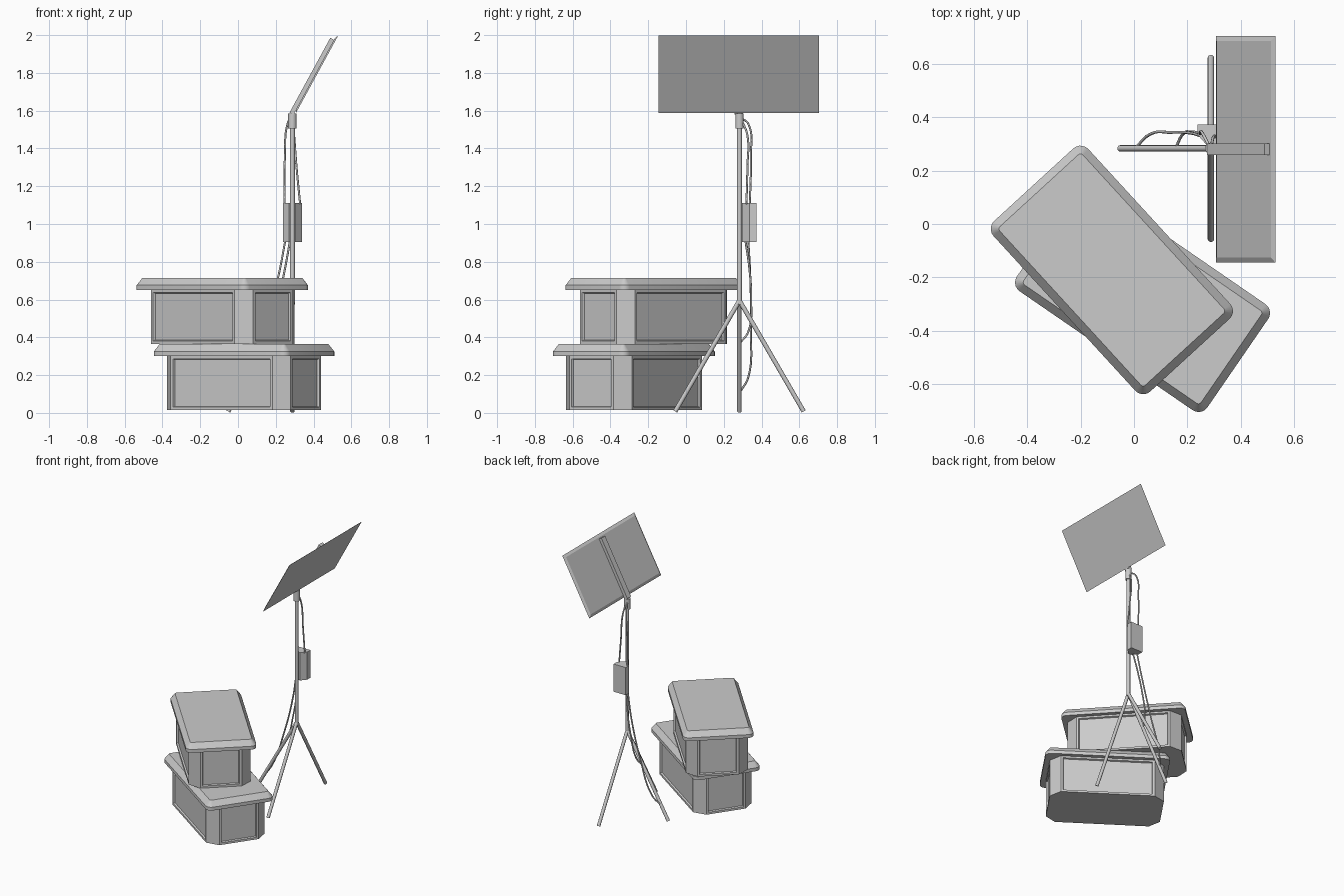
import bpy, bmesh
from math import sin, cos, pi, radians
from mathutils import Vector, Matrix

if "Cube" in bpy.data.objects:
    bpy.data.objects.remove(bpy.data.objects["Cube"])


def finish(bm, name, smooth=None):
    bmesh.ops.recalc_face_normals(bm, faces=bm.faces)
    me = bpy.data.meshes.new(name)
    bm.to_mesh(me)
    bm.free()
    ob = bpy.data.objects.new(name, me)
    bpy.context.collection.objects.link(ob)
    if smooth:
        bpy.ops.object.select_all(action='DESELECT')
        ob.select_set(True)
        bpy.context.view_layer.objects.active = ob
        bpy.ops.object.shade_smooth_by_angle(angle=radians(smooth))
    return ob


def loft(rings):
    """Closed solid through rings of (x, y, z) points; returns bmesh and side faces."""
    bm = bmesh.new()
    vs = [[bm.verts.new(p) for p in r] for r in rings]
    n = len(vs[0])
    sides = [bm.faces.new((a[i], a[(i + 1) % n], b[(i + 1) % n], b[i]))
             for a, b in zip(vs, vs[1:]) for i in range(n)]
    bm.faces.new(vs[0])
    bm.faces.new(vs[-1])
    return bm, sides


def rounded_rect(a, b, r, seg, z):
    """Half sizes a, b; seg=1 gives a plain chamfer."""
    pts = []
    for k, (sx, sy) in enumerate(((1, 1), (-1, 1), (-1, -1), (1, -1))):
        for i in range(seg + 1):
            t = (k + i / seg) * pi / 2
            pts.append((sx * (a - r) + r * cos(t), sy * (b - r) + r * sin(t), z))
    return pts


def place(ob, x, y, z, angle):
    ob.location = (x, y, z)
    ob.rotation_euler.z = radians(angle)


def crate(name, x, y, z, angle):
    # chamfered body with four recessed side panels
    a, b, c = 0.397, 0.212, 0.07
    bm, sides = loft([rounded_rect(a, b, c, 1, h) for h in (0, 0.287)])
    bmesh.ops.recalc_face_normals(bm, faces=bm.faces)
    panels = [f for f in sides if max(abs(f.normal.x), abs(f.normal.y)) > 0.9]
    bmesh.ops.inset_individual(bm, faces=panels, thickness=0.022)
    bmesh.ops.inset_individual(bm, faces=panels, thickness=0.006, depth=-0.012)
    place(finish(bm, name + "_body"), x, y, z, angle)
    # overhanging lid with sloped rim
    a, b = 0.433, 0.241
    bm, _ = loft([rounded_rect(a, b, 0.04, 5, 0.285),
                  rounded_rect(a, b, 0.04, 5, 0.310),
                  rounded_rect(a - 0.03, b - 0.03, 0.012, 5, 0.349)])
    place(finish(bm, name + "_lid", 30), x, y, z, angle)


def tube(name, p, q, r, n=12):
    p, q = Vector(p), Vector(q)
    d = q - p
    bm = bmesh.new()
    m = Matrix.Translation((p + q) / 2) @ d.to_track_quat('Z', 'Y').to_matrix().to_4x4()
    bmesh.ops.create_cone(bm, cap_ends=True, segments=n, radius1=r, radius2=r,
                          depth=d.length, matrix=m)
    return finish(bm, name, 35)


def cable(name, pts):
    cu = bpy.data.curves.new(name, 'CURVE')
    cu.dimensions = '3D'
    cu.bevel_depth = 0.0055
    cu.bevel_resolution = 2
    cu.resolution_u = 8
    cu.use_fill_caps = True
    sp = cu.splines.new('BEZIER')
    sp.bezier_points.add(len(pts) - 1)
    for bp, co in zip(sp.bezier_points, pts):
        bp.co = co
        bp.handle_left_type = bp.handle_right_type = 'AUTO'
    bpy.context.collection.objects.link(bpy.data.objects.new(name, cu))


# two stacked crates
crate("lower_crate", 0.032, -0.276, 0.015, -34.5)
crate("upper_crate", -0.083, -0.172, 0.366, -47.5)

# stand: three legs, pole and collar
PX, PY = 0.288, 0.283
for name, dx, dy in (("left_leg", 0, -0.34), ("right_leg", 0, 0.34), ("side_leg", -0.34, 0)):
    tube(name, (PX, PY, 0.595), (PX + dx, PY + dy, 0.008), 0.012)
tube("pole", (PX, PY, 0.575), (PX, PY, 1.54), 0.013)
tube("pole_collar", (PX, PY, 1.505), (PX, PY, 1.585), 0.022)

# tilted panel: local x = width, y = up the slope, z = rear side
low, high = Vector((0.307, 0.28, 1.588)), Vector((0.530, 0.28, 1.997))
up = (high - low).normalized()
rear = Vector((-up.z, 0, up.x))
side = up.cross(rear)
frame = Matrix((side, up, rear)).transposed().to_4x4()
frame.translation = (low + high) / 2
h = (high - low).length / 2
bm, _ = loft([[(x * w, y * l, z) for x, y in ((1, 1), (-1, 1), (-1, -1), (1, -1))]
              for w, l, z in ((0.425, h, 0), (0.405, h - 0.02, 0.009))])
finish(bm, "tilted_panel").matrix_world = frame

# support bar behind the panel
bm = bmesh.new()
bmesh.ops.create_cube(bm, size=1, matrix=Matrix.Translation((0, -0.022, 0.019))
                      @ Matrix.Diagonal((0.044, 2 * h - 0.016, 0.024, 1)))
finish(bm, "panel_support_bar").matrix_world = frame

# control box with chamfered inner corners
plan = ((0.238, 0.373), (0.338, 0.373), (0.338, 0.335), (0.305, 0.297),
        (0.271, 0.297), (0.238, 0.335))
bm, _ = loft([[(x, y, z) for x, y in plan] for z in (0.905, 1.112)])
finish(bm, "control_box")

# cables
cable("upper_cable_a", [(0.280, 0.295, 1.560), (0.262, 0.330, 1.530), (0.248, 0.343, 1.350),
                        (0.247, 0.338, 1.105)])
cable("upper_cable_b", [(0.290, 0.295, 1.550), (0.297, 0.325, 1.470), (0.310, 0.325, 1.300),
                        (0.329, 0.320, 1.105)])
cable("lower_cable_a", [(0.275, 0.315, 0.910), (0.250, 0.335, 0.770), (0.215, 0.345, 0.600),
                        (0.178, 0.330, 0.430), (0.157, 0.286, 0.370)])
cable("lower_cable_b", [(0.250, 0.330, 0.910), (0.215, 0.340, 0.730), (0.140, 0.343, 0.450),
                        (0.050, 0.330, 0.190), (0.007, 0.286, 0.110)])
